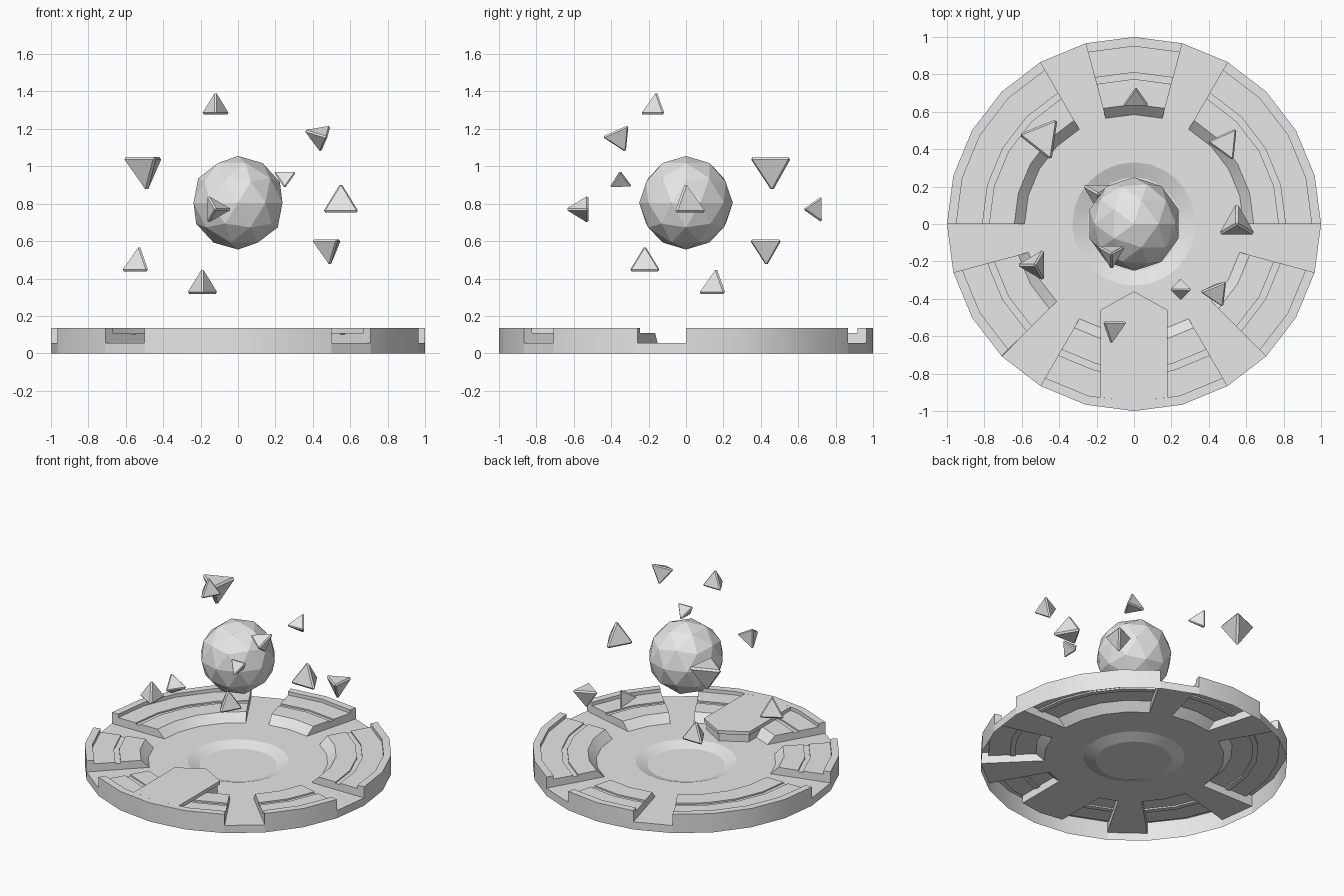
import bpy
import bmesh
import math
from mathutils import Vector, Matrix

cube = bpy.data.objects.get("Cube")
if cube:
    bpy.data.objects.remove(cube, do_unlink=True)

# One plain stone material
stone = bpy.data.materials.new("light_grey_stone")
stone.use_nodes = True
GREY = (0.8, 0.8, 0.8, 1)
stone.diffuse_color = GREY
stone.node_tree.nodes["Principled BSDF"].inputs["Base Color"].default_value = GREY


def make_object(name, bm):
    mesh = bpy.data.meshes.new(name)
    bm.to_mesh(mesh)
    bm.free()
    mesh.materials.append(stone)
    obj = bpy.data.objects.new(name, mesh)
    bpy.context.collection.objects.link(obj)
    return obj


# Round base: an open shell of wedges, either raised or cut by a channel
SEGMENTS = 24
FLOOR, LEDGE, GROOVE, RIM = 0.055, 0.11, 0.1, 0.135
CHANNELS = {4, 7, 12, 15, 20, 23}
raised = [(1, RIM), (0.95, RIM), (0.95, LEDGE), (0.81, LEDGE), (0.81, GROOVE),
          (0.775, GROOVE), (0.775, LEDGE), (0.64, LEDGE), (0.585, FLOOR)]
low = [(1, FLOOR), (0.585, FLOOR)]
dish = [(0.33, FLOOR), (0.25, 0.025)]


def polar(k, point):
    a = math.tau * (k % SEGMENTS) / SEGMENTS
    return Vector((point[0] * math.cos(a), point[0] * math.sin(a), point[1]))


bm = bmesh.new()


def add_face(points):
    bm.faces.new([bm.verts.new(p) for p in points])


for k in range(SEGMENTS):
    is_channel = k in CHANNELS
    profile = [(1, 0)] + (low if is_channel else raised) + dish
    for p, q in zip(profile, profile[1:]):
        add_face([polar(k, p), polar(k + 1, p), polar(k + 1, q), polar(k, q)])
    # Walls where a raised wedge meets a channel
    if not is_channel:
        side = [(1, FLOOR)] + raised
        if (k - 1) % SEGMENTS in CHANNELS:
            add_face([polar(k, p) for p in side])
        if (k + 1) % SEGMENTS in CHANNELS:
            add_face([polar(k + 1, p) for p in reversed(side)])
add_face([polar(k, dish[-1]) for k in range(SEGMENTS)])
bmesh.ops.remove_doubles(bm, verts=bm.verts, dist=0.0005)
base = make_object("round_base", bm)
bpy.ops.object.select_all(action="DESELECT")
base.select_set(True)
bpy.context.view_layer.objects.active = base
bpy.ops.object.shade_smooth_by_angle(angle=math.radians(20))


# Pointed platform at the front: a slab on a slightly narrower foot
def prism(name, outline, bottom, top):
    bm = bmesh.new()
    face = bm.faces.new([bm.verts.new((x, y, bottom)) for x, y in outline])
    up = bmesh.ops.extrude_face_region(bm, geom=[face])
    verts = [v for v in up["geom"] if isinstance(v, bmesh.types.BMVert)]
    bmesh.ops.translate(bm, verts=verts, vec=(0, 0, top - bottom))
    bmesh.ops.recalc_face_normals(bm, faces=bm.faces)
    return make_object(name, bm)


def platform_outline(w, inset):
    return [(0, -0.36 - inset), (-w, -0.46 - inset), (-w, -0.926),
            (0, -0.95), (w, -0.926), (w, -0.46 - inset)]


prism("platform_slab", platform_outline(0.18, 0), LEDGE, RIM)
prism("platform_foot", platform_outline(0.168, 0.012), FLOOR, LEDGE)

# Faceted floating ball
bm = bmesh.new()
bmesh.ops.create_icosphere(bm, subdivisions=2, radius=0.25)
ball = make_object("floating_ball", bm)
ball.location = (0, 0, 0.805)


# Floating shards: bevelled tetrahedra aimed by a tip and a second corner
def shard(index, centre, size, tip, second):
    tip = Vector(tip).normalized()
    side = Vector(second)
    side = (side - tip * side.dot(tip)).normalized()
    bm = bmesh.new()
    corners = [bm.verts.new(tip)]
    for i in range(3):
        turn = Matrix.Rotation(math.tau * i / 3, 3, tip)
        corners.append(bm.verts.new(turn @ side * math.sqrt(8) / 3 - tip / 3))
    for i in range(4):
        bm.faces.new([c for j, c in enumerate(corners) if j != i])
    bmesh.ops.recalc_face_normals(bm, faces=bm.faces)
    bmesh.ops.bevel(bm, geom=list(bm.edges), offset=0.1, segments=1,
                    affect="EDGES", clamp_overlap=True)
    longest = max(v.co.length for v in bm.verts)
    bmesh.ops.scale(bm, verts=bm.verts, vec=[size / longest] * 3)
    obj = make_object(f"shard_{index}", bm)
    obj.location = centre


UP, DOWN, FRONT = (0, 0, 1), (0, 0, -1), (0, -1, 0)
shards = [
    ((-0.12, -0.16, 1.31), 0.08, UP, FRONT),
    ((-0.49, 0.46, 1.0), 0.122, DOWN, (0.4, -1, 0)),
    ((0.44, -0.36, 1.16), 0.083, (0, 0.4, -0.9), (0.4, -1, 0)),
    ((0.25, -0.35, 0.93), 0.065, (0, -0.8, -0.6), (1, 0, 0.7)),
    ((0.55, 0, 0.795), 0.105, UP, (0, 1, 0)),
    ((-0.12, -0.555, 0.77), 0.08, FRONT, (1, 0, 0)),
    ((0.49, 0.43, 0.57), 0.093, DOWN, (-1, 0.1, 0)),
    ((-0.53, -0.22, 0.475), 0.09, UP, (-1, 0, 0)),
    ((-0.19, 0.16, 0.355), 0.09, UP, FRONT),
    ((0.01, 0.68, 0.77), 0.075, (1, -0.7, 0), (0, 0.7, 1)),
]
for i, spec in enumerate(shards, 1):
    shard(i, *spec)
